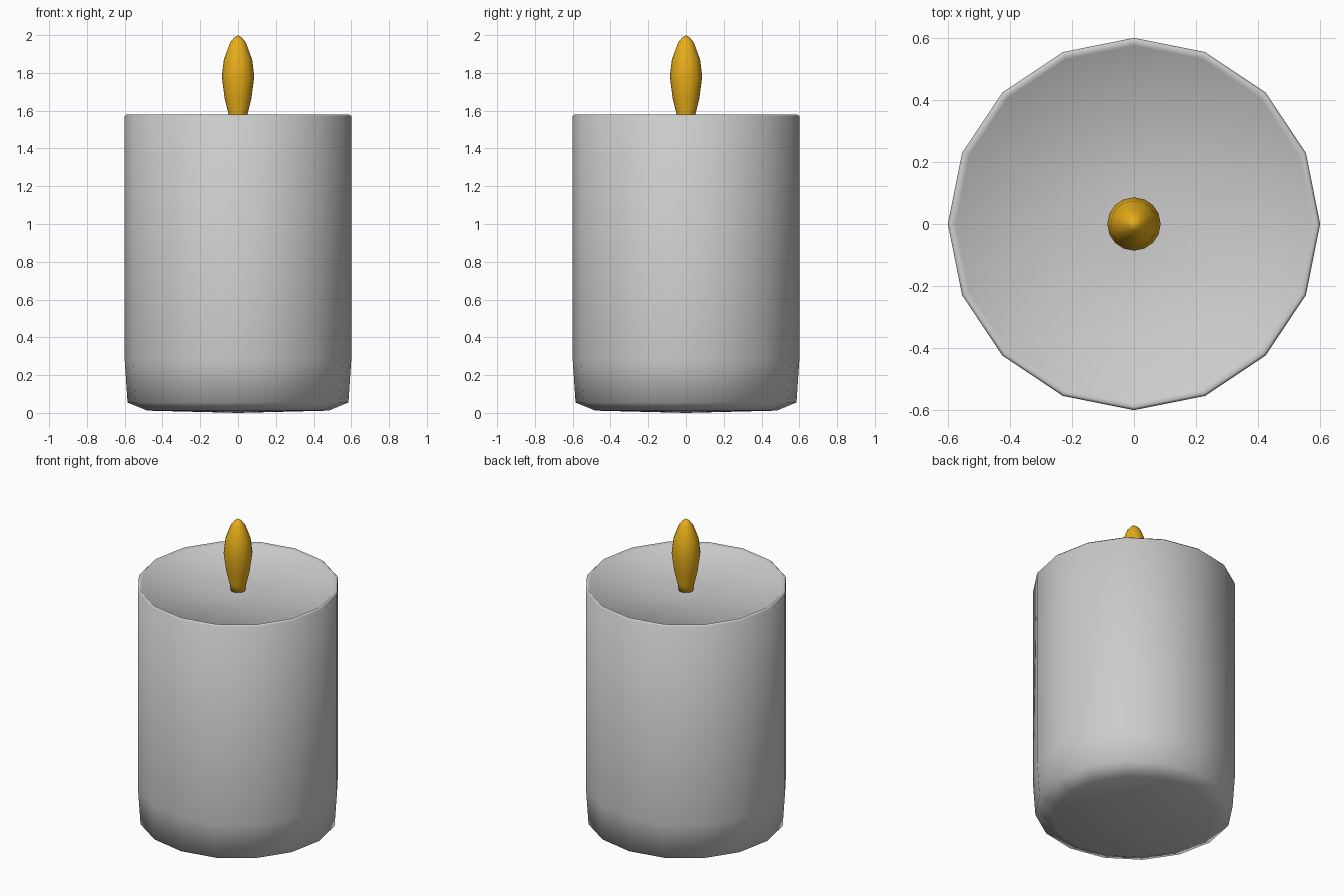
import bpy, bmesh, math

if "Cube" in bpy.data.objects:
    bpy.data.objects.remove(bpy.data.objects["Cube"])


def lathe(name, profile, sides, angle=None):
    """Revolve (radius, z) points around z; radius 0 makes a pole."""
    bm = bmesh.new()
    rings = []
    for r, z in profile:
        n = 1 if r == 0 else sides
        rings.append([bm.verts.new((r * math.cos(2 * math.pi * i / sides),
                                    r * math.sin(2 * math.pi * i / sides), z))
                      for i in range(n)])
    for a, b in zip(rings, rings[1:]):
        for i in range(sides):
            j = (i + 1) % sides
            quad = [a[i % len(a)], a[j % len(a)], b[j % len(b)], b[i % len(b)]]
            bm.faces.new(list(dict.fromkeys(quad)))
    bmesh.ops.recalc_face_normals(bm, faces=bm.faces)
    for f in bm.faces:
        f.smooth = True
    mesh = bpy.data.meshes.new(name)
    bm.to_mesh(mesh)
    bm.free()
    obj = bpy.data.objects.new(name, mesh)
    bpy.context.collection.objects.link(obj)
    return obj


# Wax body: rounded foot, straight wall, thin rim, shallow dished top
lathe("wax_body", [(0, 0), (0.48, 0.012), (0.585, 0.055), (0.60, 0.28),
                   (0.60, 1.57), (0.59, 1.58), (0.575, 1.565),
                   (0.07, 1.535), (0, 1.54)], 16)

# Flame: slim teardrop
flame = lathe("flame", [(0, 1.525), (0.042, 1.525), (0.05, 1.58), (0.07, 1.66),
                        (0.086, 1.78), (0.075, 1.87), (0.042, 1.96),
                        (0.02, 1.987), (0, 2.0)], 16)
gold = bpy.data.materials.new("flame_gold")
gold.diffuse_color = (0.8, 0.42, 0.01, 1)
gold.use_nodes = True
gold.node_tree.nodes["Principled BSDF"].inputs["Base Color"].default_value = gold.diffuse_color
flame.data.materials.append(gold)
